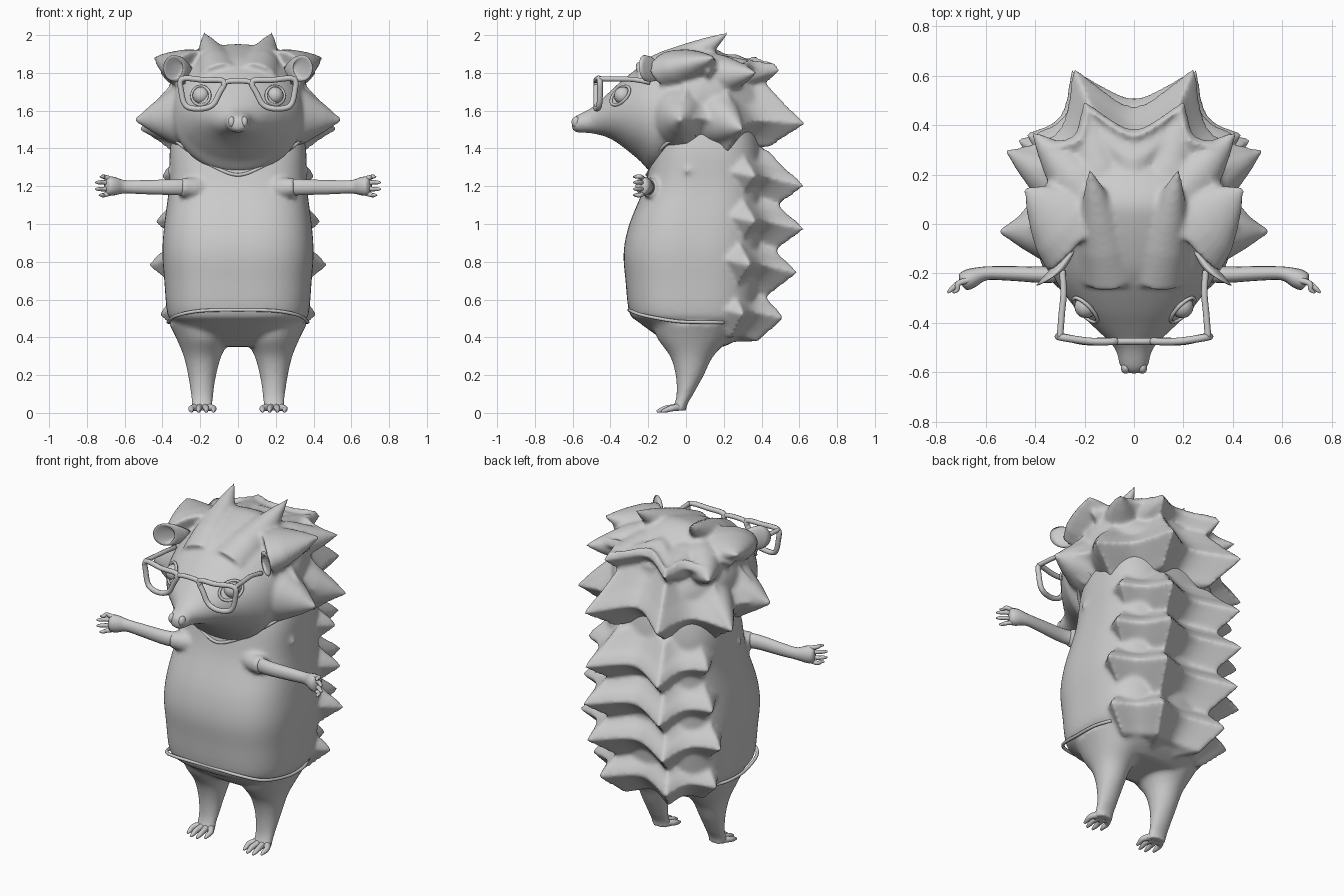
import bpy, bmesh, math
from mathutils import Vector

if "Cube" in bpy.data.objects:
    bpy.data.objects.remove(bpy.data.objects["Cube"])

grey = bpy.data.materials.new("plain_grey")
grey.use_nodes = True
grey.diffuse_color = (0.6, 0.6, 0.6, 1)
grey.node_tree.nodes["Principled BSDF"].inputs["Base Color"].default_value = (0.6, 0.6, 0.6, 1)


def finish(name, bm, voxel=0, smooth=0):
    bmesh.ops.recalc_face_normals(bm, faces=bm.faces)
    for f in bm.faces:
        f.smooth = True
    me = bpy.data.meshes.new(name)
    bm.to_mesh(me)
    bm.free()
    me.materials.append(grey)
    ob = bpy.data.objects.new(name, me)
    bpy.context.collection.objects.link(ob)
    if voxel:
        m = ob.modifiers.new("blend", 'REMESH')
        m.mode = 'VOXEL'
        m.voxel_size = voxel
        m.use_smooth_shade = True
        m = ob.modifiers.new("soften", 'SMOOTH')
        m.factor = 0.5
        m.iterations = smooth


def loft(bm, rings, closed=False):
    loops = [[bm.verts.new(p) for p in r] for r in rings]
    n = len(loops[0])
    pairs = list(zip(loops, loops[1:])) + ([(loops[-1], loops[0])] if closed else [])
    for a, b in pairs:
        for i in range(n):
            j = (i + 1) % n
            bm.faces.new((a[i], a[j], b[j], b[i]))
    if not closed:
        for l in (loops[0], loops[-1]):
            mid = bm.verts.new(sum((v.co for v in l), Vector()) / n)
            for i in range(n):
                bm.faces.new((l[i], l[(i + 1) % n], mid))


def oval(c, u, v, power=2, n=40):
    # superellipse ring around c, spanned by vectors u and v
    pts = []
    for i in range(n):
        a = math.tau * i / n
        f = lambda q: math.copysign(abs(q) ** (2 / power), q)
        pts.append(Vector(c) + Vector(u) * f(math.cos(a)) + Vector(v) * f(math.sin(a)))
    return pts


def spline(pts, steps=5, cyclic=False):
    # Catmull-Rom through tuples of any length
    n, out = len(pts), []
    for i in range(n if cyclic else n - 1):
        ids = (i - 1, i, i + 1, i + 2)
        q = [pts[k % n] if cyclic else pts[max(0, min(n - 1, k))] for k in ids]
        for s in range(steps):
            t = s / steps
            out.append(tuple(0.5 * (2 * b + (c - a) * t + (2 * a - 5 * b + 4 * c - d) * t * t
                             + (3 * b - a - 3 * c + d) * t ** 3) for a, b, c, d in zip(*q)))
    return out if cyclic else out + [tuple(pts[-1])]


def tube(bm, path, cyclic=False, n=10, flat=1.0, side=(0, 0, 1)):
    # path of (x, y, z, radius); flat scales thickness across the side axis
    pts = spline(path, 5, cyclic)
    rings = []
    for i, p in enumerate(pts):
        a = pts[i - 1] if (cyclic or i) else p
        b = pts[(i + 1) % len(pts)] if (cyclic or i < len(pts) - 1) else p
        d = (Vector(b[:3]) - Vector(a[:3])).normalized()
        u = (Vector(side) - d * d.dot(Vector(side))).normalized()
        rings.append(oval(p[:3], u * p[3], d.cross(u) * p[3] * flat, 2, n))
    loft(bm, rings, cyclic)


def mx(p, s):
    return (p[0] * s,) + tuple(p[1:])


def ball(bm, c, r, scale=(1, 1, 1)):
    vs = bmesh.ops.create_uvsphere(bm, u_segments=20, v_segments=12, radius=r)['verts']
    for v in vs:
        v.co = Vector(c) + Vector([a * b for a, b in zip(v.co, scale)])


def quill(bm, base, tip, tall, wide):
    # concave mirrored cone with a broad oval base
    for s in (-1, 1):
        a, b = Vector(mx(base, s)), Vector(mx(tip, s))
        d = (b - a).normalized()
        u = (Vector((0, 0, 1)) - d * d.z).normalized()
        loft(bm, [oval(a.lerp(b, t), u * tall * k, d.cross(u) * wide * k, 2, 24)
                  for t, k in ((0, 1), (.3, .84), (.55, .6), (.78, .34), (.93, .14), (1.01, .05))])


def quill_tier(bm, tips, rise, axis_y=0.1, pull=0.14, notch=0.22):
    # scalloped skirt: pointed tips joined by arcs, tapering up into the core
    loop = [mx(p, -1) for p in reversed(tips)] + list(tips)
    rim = []
    for k, a in enumerate(loop):
        b = loop[(k + 1) % len(loop)]
        depth = notch if k == len(tips) - 1 else 0 if k == len(loop) - 1 else pull
        for s in range(10):
            t = s / 10
            arc = math.sin(math.pi * t)
            p = Vector(a).lerp(Vector(b), t)
            p.z += 0.15 * depth * arc
            p.x *= 1 - depth * arc
            p.y = axis_y + (p.y - axis_y) * (1 - depth * arc)
            rim.append(p)

    def ring(scale, dz):
        return [Vector((p.x * scale, axis_y + (p.y - axis_y) * scale, p.z + dz)) for p in rim]
    loft(bm, [ring(0.3, -0.13), ring(0.7, -0.125), ring(0.8, -0.085), ring(0.91, -0.045), ring(1.03, 0),
              ring(0.95, 0.045), ring(0.86, rise * 0.42), ring(0.76, rise * 0.7), ring(0.66, rise),
              ring(0.3, rise)])


# Body: shirt barrel, sleeves, legs and four quill rows
bm = bmesh.new()
core = [(.35, .2, -.06, .2), (.4, .27, -.14, .29), (.48, .345, -.25, .37), (.53, .375, -.3, .38),
        (.7, .39, -.32, .4), (.85, .4, -.33, .41), (1.0, .39, -.3, .41), (1.2, .365, -.22, .41),
        (1.4, .36, -.17, .4), (1.58, .32, -.1, .36)]
loft(bm, [oval((0, (f + b) / 2, z), (w, 0, 0), (0, (b - f) / 2, 0), 2.9, 64)
          for z, w, f, b in spline(core, 4)])
for back, side in (((.24, .615, 1.2), (.4, .36, 1.25)), ((.25, .615, .97), (.43, .36, 1.01)),
                   ((.25, .58, .74), (.465, .335, .78)), ((.22, .51, .5), (.41, .3, .52))):
    quill_tier(bm, [back, side, (.37, .0, side[2] + .03)], 0.19)
leg = [(.47, .2, .05, .165, .23), (.39, .185, .04, .14, .19), (.3, .188, .03, .1, .115),
       (.2, .19, .02, .075, .075), (.1, .19, -.005, .06, .045), (.04, .19, -.03, .058, .035),
       (.012, .19, -.04, .06, .045)]
for s in (-1, 1):
    loft(bm, [oval((x * s, y, z), (rx, 0, 0), (0, ry, 0), 2, 24) for z, x, y, rx, ry in spline(leg, 4)])
    tube(bm, [mx(p, s) for p in ((.12, -.1, 1.18, .08), (.22, -.17, 1.19, .058), (.305, -.2, 1.195, .05))],
         n=20)
finish("body", bm, 0.012, 8)

# Head: snout-to-nape loft, crown points, cheek points and quill rows
bm = bmesh.new()
skull = [(-.605, .025, 1.505, 1.55), (-.58, .055, 1.485, 1.575), (-.5, .08, 1.48, 1.615),
         (-.42, .16, 1.46, 1.685), (-.35, .23, 1.42, 1.75), (-.25, .305, 1.34, 1.83),
         (-.16, .345, 1.27, 1.885), (0, .37, 1.36, 1.94), (.1, .37, 1.4, 1.95),
         (.22, .34, 1.4, 1.89), (.36, .24, 1.42, 1.78)]
loft(bm, [oval((0, y, (a + b) / 2), (w, 0, 0), (0, 0, (b - a) / 2), 2.05, 48)
          for y, w, a, b in spline(skull, 4)])
quill(bm, (.09, -.2, 1.74), (.18, .22, 2.01), .13, .13)
quill(bm, (.22, -.04, 1.81), (.44, .145, 1.88), .115, .2)
quill(bm, (.16, -.03, 1.58), (.54, -.03, 1.55), .22, .2)
quill(bm, (.2, .12, 1.58), (.515, .295, 1.5), .18, .15)
quill(bm, (.18, .12, 1.78), (.41, .37, 1.8), .13, .13)
quill(bm, (.12, .12, 1.78), (.2, .49, 1.815), .12, .13)
quill_tier(bm, [(.2, .49, 1.81), (.37, .33, 1.8), (.4, .12, 1.81), (.32, -.12, 1.77)], 0.05, 0.05, 0.16, 0.26)
quill_tier(bm, [(.24, .62, 1.53), (.5, .29, 1.5), (.52, -.03, 1.55), (.29, -.2, 1.48)], 0.22, 0.05, 0.2, 0.27)
finish("head", bm, 0.012, 7)

# Collar edge
bm = bmesh.new()
half = [(.1, -.19, 1.29, .009), (.22, -.165, 1.36, .009), (.33, -.08, 1.44, .009), (.36, .05, 1.47, .009)]
tube(bm, [mx(p, -1) for p in reversed(half)] + [(0, -.205, 1.26, .009)] + half)
finish("collar", bm)

# Shirt hem
bm = bmesh.new()
hem = [(0, -.3, .545, .009), (.2, -.292, .54, .009), (.325, -.22, .515, .009), (.365, -.05, .485, .009),
       (.365, .1, .48, .009), (.33, .2, .48, .009)]
tube(bm, [mx(p, -1) for p in reversed(hem)] + hem[1:])
finish("shirt_hem", bm)

for s, label in ((1, "left"), (-1, "right")):
    # Arm with hand and fingers
    bm = bmesh.new()
    arm = [(.24, -.18, 1.195, .045), (.34, -.205, 1.195, .042), (.5, -.2, 1.195, .037),
           (.6, -.2, 1.197, .035), (.66, -.22, 1.2, .05), (.69, -.235, 1.2, .045), (.7, -.24, 1.2, .02)]
    tube(bm, [mx(p, s) for p in arm], n=16, flat=0.8)
    for z, x in ((.05, .73), (.02, .755), (-.015, .755), (-.047, .735)):
        tube(bm, [mx(p, s) for p in ((.66, -.225, 1.2 + z * .7, .013), (.71, -.24, 1.2 + z, .012),
                                     (x - .015, -.265, 1.2 + z, .01), (x, -.278, 1.2 + z, .004))])
    finish(label + "_arm", bm)

    # Toes
    bm = bmesh.new()
    for x, y in ((.13, -.12), (.168, -.145), (.208, -.145), (.247, -.12)):
        tube(bm, [mx(p, s) for p in ((.19 + (x - .19) * .6, -.04, .03, .02), (x, y + .045, .024, .016),
                                     (x, y + .015, .015, .013), (x, y - .01, .007, .006))])
    finish(label + "_toes", bm)

    # Ear: cupped rim closing into a tapering back
    bm = bmesh.new()
    c, u, v = Vector((.338 * s, -.215, 1.825)), Vector((.05 * s, -.03, .01)), Vector((-.008 * s, 0, .06))
    back = Vector((-.045 * s, .06, -.01))
    loft(bm, [oval(c + back * t, u * k, v * k) for t, k in
              ((.45, .3), (.3, .7), (0, .88), (-.08, 1), (0, 1.14), (.4, 1.12), (.9, .9), (1.6, .55))])
    finish(label + "_ear", bm)

    # Eye and lid
    bm = bmesh.new()
    ball(bm, (.195, -.335, 1.68) if s > 0 else (-.195, -.335, 1.68), .046)
    finish(label + "_eye", bm)
    bm = bmesh.new()
    tube(bm, [(s * (.197 + .048 * math.cos(a)), -.348 + .04 * math.cos(a) + .028 * math.sin(a),
               1.68 + .05 * math.sin(a), .008) for a in [k * math.tau / 10 for k in range(10)]],
         True, 8, side=(0, 1, 0))
    finish(label + "_eyelid", bm)

    # Nostril
    bm = bmesh.new()
    ball(bm, (.034 * s, -.582, 1.54), .024, (.8, 1, 1.2))
    finish(label + "_nostril", bm)

    # Spectacle rim and temple
    bm = bmesh.new()
    lens = [(.075, -.475, 1.755), (.18, -.475, 1.762), (.295, -.458, 1.768), (.3, -.455, 1.7),
            (.275, -.46, 1.625), (.2, -.475, 1.61), (.135, -.475, 1.63), (.1, -.475, 1.69)]
    tube(bm, [mx(p, s) + (.015,) for p in lens], True, 8, side=(0, 1, 0))
    finish(label + "_spectacle_rim", bm)
    bm = bmesh.new()
    tube(bm, [mx(p, s) for p in ((.3, -.46, 1.768, .013), (.292, -.36, 1.767, .013),
                                 (.285, -.28, 1.765, .013), (.29, -.19, 1.75, .013))], n=8)
    finish(label + "_temple", bm)

# Spectacle bridge
bm = bmesh.new()
tube(bm, [(x, -.475, z, .014) for x, z in ((-.085, 1.735), (-.05, 1.755), (.05, 1.755), (.085, 1.735))], n=8)
finish("spectacle_bridge", bm)
